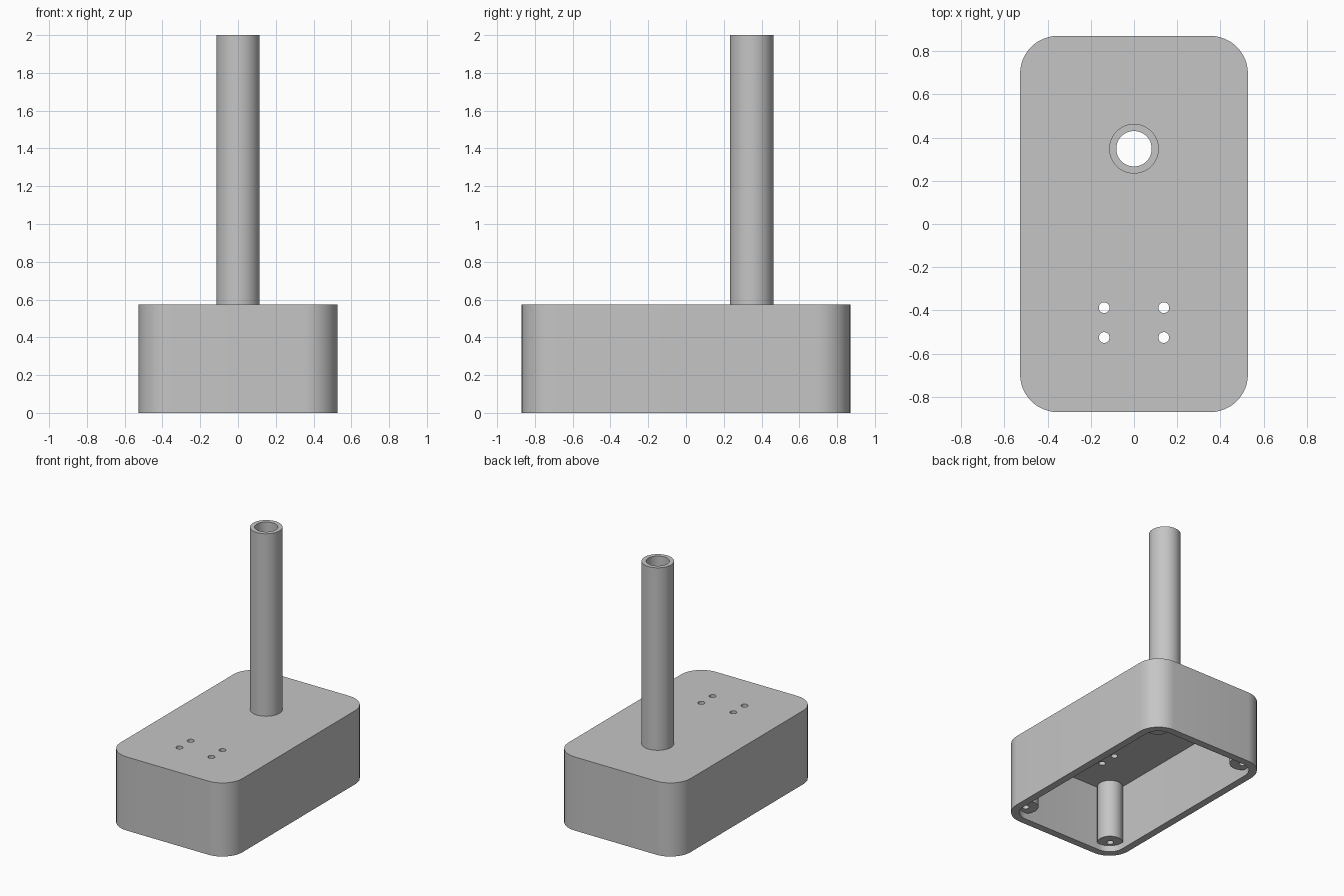
import bpy, bmesh, math

old = bpy.data.objects.get("Cube")
if old:
    bpy.data.objects.remove(old)

grey = bpy.data.materials.new("light grey plastic")
grey.use_nodes = True
COLOUR = (0.56, 0.56, 0.56, 1)
grey.diffuse_color = COLOUR
grey.node_tree.nodes["Principled BSDF"].inputs["Base Color"].default_value = COLOUR

HALF_X, HALF_Y, TOP = 0.527, 0.87, 0.575
CORNER, WALL = 0.175, 0.058
TUBE_Y, TUBE_R, BORE_R = 0.348, 0.115, 0.082
POST_X, POST_Y, POST_R, POST_BOTTOM = 0.40, 0.747, 0.093, 0.05
HOLE_R = 0.025


def finish(name, bm, location=(0, 0, 0)):
    bmesh.ops.recalc_face_normals(bm, faces=bm.faces)
    mesh = bpy.data.meshes.new(name)
    bm.to_mesh(mesh)
    bm.free()
    mesh.materials.append(grey)
    ob = bpy.data.objects.new(name, mesh)
    ob.location = location
    bpy.context.collection.objects.link(ob)
    return ob


def smooth(ob):
    bpy.ops.object.select_all(action='DESELECT')
    ob.select_set(True)
    bpy.context.view_layer.objects.active = ob
    bpy.ops.object.shade_smooth_by_angle(angle=math.radians(35))


def rounded_block(name, hx, hy, radius, z0, z1, steps=12):
    """Upright prism with rounded vertical corners."""
    bm = bmesh.new()
    ring = []
    for quarter, (sx, sy) in enumerate([(1, 1), (-1, 1), (-1, -1), (1, -1)]):
        for i in range(steps + 1):
            a = (quarter + i / steps) * math.pi / 2
            ring.append(bm.verts.new((sx * (hx - radius) + radius * math.cos(a),
                                      sy * (hy - radius) + radius * math.sin(a), z0)))
    face = bm.faces.new(ring)
    out = bmesh.ops.extrude_face_region(bm, geom=[face], use_keep_orig=True)
    for v in out["geom"]:
        if isinstance(v, bmesh.types.BMVert):
            v.co.z = z1
    return finish(name, bm)


def lathe(name, profile, location, sides=48):
    """Closed solid from (radius, height) points spun about z."""
    bm = bmesh.new()
    verts = [bm.verts.new((r, 0, z)) for r, z in profile]
    edges = [bm.edges.new((a, b)) for a, b in zip(verts, verts[1:])]
    bmesh.ops.spin(bm, geom=verts + edges, axis=(0, 0, 1), cent=(0, 0, 0),
                   angle=2 * math.pi, steps=sides)
    bmesh.ops.remove_doubles(bm, verts=bm.verts, dist=0.0001)
    return finish(name, bm, location)


def cut(target, cutter):
    mod = target.modifiers.new("cut", 'BOOLEAN')
    mod.operation, mod.solver, mod.object = 'DIFFERENCE', 'EXACT', cutter
    bpy.context.view_layer.objects.active = target
    bpy.ops.object.modifier_apply(modifier=mod.name)
    bpy.data.objects.remove(cutter)


def drill(target, x, y, radius, sides):
    rod = [(0, 0.4), (radius, 0.4), (radius, 0.7), (0, 0.7)]
    cut(target, lathe("drill", rod, (x, y, 0), sides))


# Enclosure: open underneath, drilled through the top
body = rounded_block("enclosure", HALF_X, HALF_Y, CORNER, 0, TOP)
cut(body, rounded_block("cavity", HALF_X - WALL, HALF_Y - WALL,
                        CORNER - WALL, -0.1, TOP - WALL))
drill(body, 0, TUBE_Y, BORE_R, 48)
for x in (-0.138, 0.138):
    for y in (-0.525, -0.387):
        drill(body, x, y, HOLE_R, 24)
smooth(body)

# Hollow mast standing on the top
smooth(lathe("mast_tube", [(BORE_R, TOP), (TUBE_R, TOP), (TUBE_R, 2),
                           (BORE_R, 2), (BORE_R, TOP)], (0, TUBE_Y, 0)))

# Screw posts in the inner corners, with blind pilot holes
post = [(0, 0.4), (HOLE_R, 0.4), (HOLE_R, POST_BOTTOM), (POST_R, POST_BOTTOM),
        (POST_R, TOP - WALL / 2), (0, TOP - WALL / 2)]
for side, sx in (("right", -1), ("left", 1)):
    for end, sy in (("front", -1), ("back", 1)):
        smooth(lathe(f"screw_post_{end}_{side}", post, (sx * POST_X, sy * POST_Y, 0), 36))
